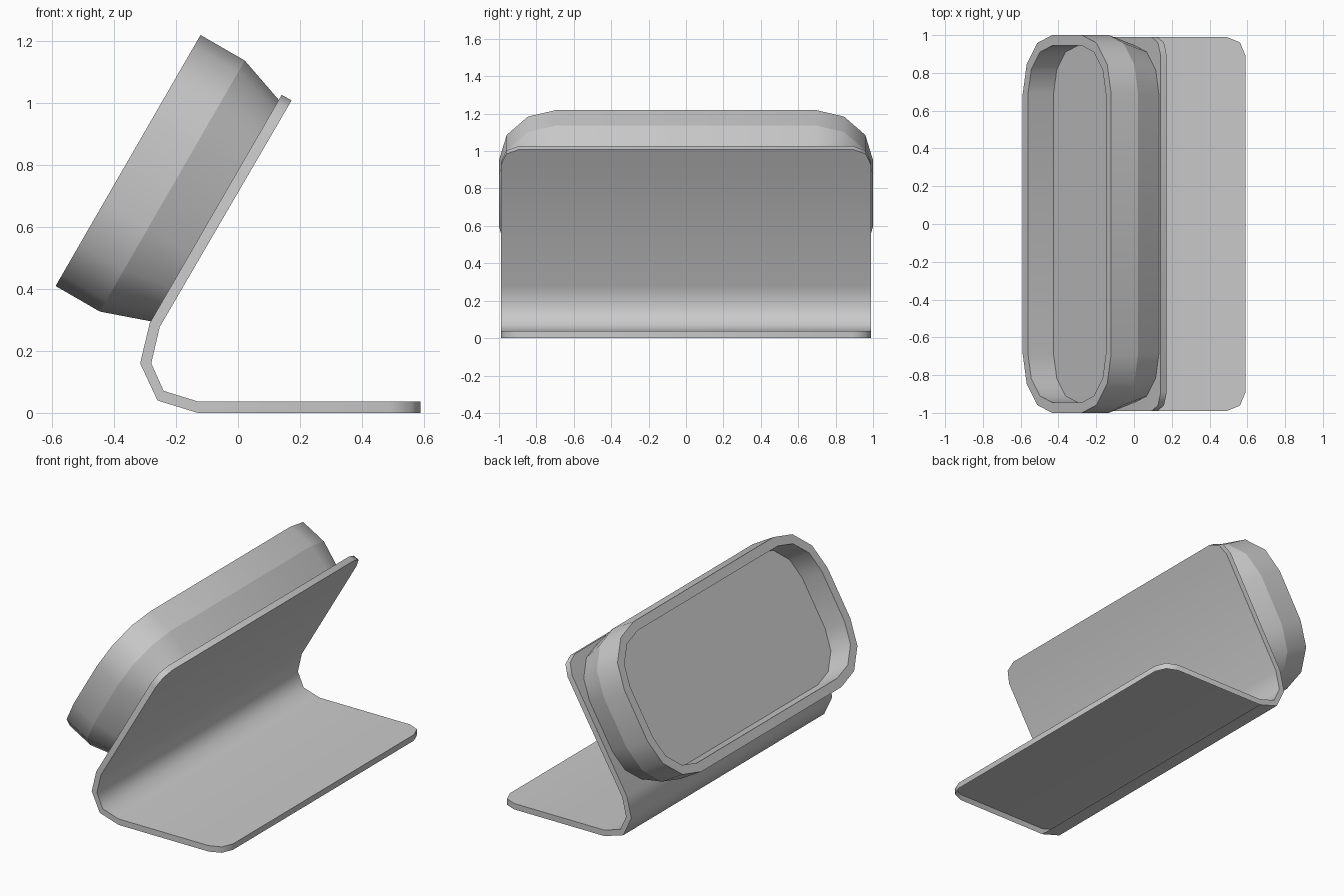
import bpy, bmesh, math
from mathutils import Vector

cube = bpy.data.objects.get("Cube")
if cube:
    bpy.data.objects.remove(cube, do_unlink=True)

# One plain grey for everything
grey = bpy.data.materials.new("plain_grey")
grey.use_nodes = True
COLOR = (0.59, 0.59, 0.59, 1)
grey.diffuse_color = COLOR
grey.node_tree.nodes["Principled BSDF"].inputs["Base Color"].default_value = COLOR


def loft(name, rings, creases=()):
    """Skin closed rings, cap both ends, smooth all but steep or creased edges."""
    bm = bmesh.new()
    loops = [[bm.verts.new(p) for p in ring] for ring in rings]
    n = len(loops[0])
    for a, b in zip(loops, loops[1:]):
        for i in range(n):
            j = (i + 1) % n
            bm.faces.new((a[i], a[j], b[j], b[i]))
    bm.faces.new(loops[0])
    bm.faces.new(loops[-1])
    bmesh.ops.recalc_face_normals(bm, faces=bm.faces)
    for face in bm.faces:
        face.smooth = True
    for edge in bm.edges:
        edge.smooth = edge.calc_face_angle() < math.radians(55)
    for k in creases:
        for i in range(n):
            bm.edges.get((loops[k][i], loops[k][(i + 1) % n])).smooth = False
    # The side resting on the ground is left open
    resting = [f for f in bm.faces if all(v.co.z < 0.001 for v in f.verts)]
    bmesh.ops.delete(bm, geom=resting, context='FACES')
    mesh = bpy.data.meshes.new(name)
    bm.to_mesh(mesh)
    bm.free()
    mesh.materials.append(grey)
    obj = bpy.data.objects.new(name, mesh)
    bpy.context.collection.objects.link(obj)


# Bent sheet stand: side profile as outer / inner points (x, z)
outer = [(0.59, 0), (-0.13, 0), (-0.26, 0.04), (-0.316, 0.16), (-0.285, 0.29), (0.141, 1.027)]
inner = [(0.59, 0.037), (-0.13, 0.037), (-0.24, 0.071), (-0.28, 0.16), (-0.253, 0.277), (0.173, 1.009)]
HALF, R = 0.99, 0.098
pairs = [(Vector(o), Vector(i)) for o, i in zip(outer, inner)]


def rounded_end(end, nxt):
    """Stations that round the two corners at a free end of the sheet."""
    out = []
    for deg in (0, 45, 90):
        a = math.radians(deg)
        d = R * (1 - math.cos(a))
        pts = [p + (q - p).normalized() * d for p, q in zip(end, nxt)]
        out.append((pts, HALF - R + R * math.sin(a)))
    return out


stations = rounded_end(pairs[0], pairs[1])
stations += [(p, HALF) for p in pairs[1:-1]]
stations += rounded_end(pairs[-1], pairs[-2])[::-1]
loft("bent_stand", [[(o.x, -w, o.y), (o.x, w, o.y), (i.x, w, i.y), (i.x, -w, i.y)]
                    for (o, i), w in stations])

# Tilted housing: local axes on the face of the panel
UP = Vector((0.5, 0, math.sqrt(0.75)))
SIDE = Vector((0, 1, 0))
BACK = Vector((math.sqrt(0.75), 0, -0.5))
CENTRE = Vector((-0.355, 0, 0.815))


def rounded_rect(inset, depth, radius=0.31, steps=3):
    """Rounded rectangle parallel to the panel face."""
    r = radius - inset
    hu, hs = 0.468 - radius, 1.0 - radius
    ring = []
    for quarter, (su, ss) in enumerate(((1, 1), (-1, 1), (-1, -1), (1, -1))):
        for k in range(steps + 1):
            a = math.radians(90 * quarter + 90 * k / steps)
            ring.append(CENTRE + BACK * depth + UP * (su * hu + r * math.cos(a))
                        + SIDE * (ss * hs + r * math.sin(a)))
    return ring


# Tapered back, straight wall, front rim, then recess down to the panel
loft("tilted_housing", [rounded_rect(0.056, 0.326), rounded_rect(0, 0.165), rounded_rect(0, 0),
                        rounded_rect(0.056, 0), rounded_rect(0.056, 0.156)], creases=(1,))
